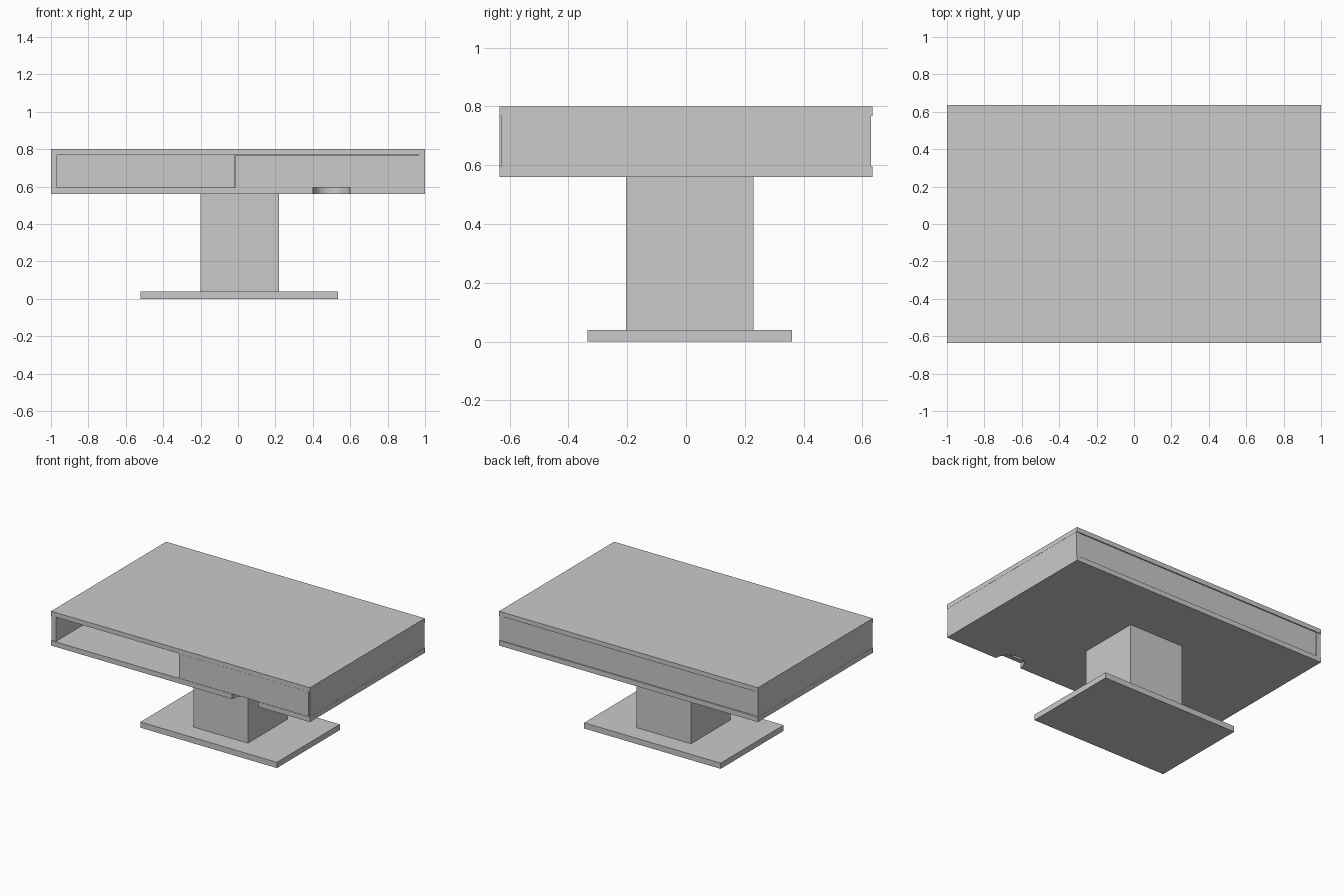
import bpy, bmesh, math

if "Cube" in bpy.data.objects:
    bpy.data.objects.remove(bpy.data.objects["Cube"])

# One plain colour for the whole table
grey = bpy.data.materials.new("plain grey")
grey.diffuse_color = (0.59, 0.59, 0.59, 1)
grey.use_nodes = True
grey.node_tree.nodes["Principled BSDF"].inputs["Base Color"].default_value = grey.diffuse_color


def slab(name, outline, z0, z1):
    """Extrude an outline in x, y between two heights."""
    bm = bmesh.new()
    face = bm.faces.new([bm.verts.new((x, y, z0)) for x, y in outline])
    ext = bmesh.ops.extrude_face_region(bm, geom=[face])
    top = [g for g in ext["geom"] if isinstance(g, bmesh.types.BMVert)]
    bmesh.ops.translate(bm, verts=top, vec=(0, 0, z1 - z0))
    bmesh.ops.recalc_face_normals(bm, faces=bm.faces)
    mesh = bpy.data.meshes.new(name)
    bm.to_mesh(mesh)
    bm.free()
    mesh.materials.append(grey)
    obj = bpy.data.objects.new(name, mesh)
    bpy.context.collection.objects.link(obj)
    return obj


def box(name, x0, x1, y0, y1, z0, z1):
    return slab(name, [(x0, y0), (x1, y0), (x1, y1), (x0, y1)], z0, z1)


LOW, HIGH = 0.595, 0.768   # inside heights of the case
D = 0.635                  # half depth

# Pedestal and foot
box("foot_plate", -0.52, 0.535, -0.335, 0.36, 0, 0.04)
box("pedestal", -0.20, 0.22, -0.205, 0.23, 0.04, 0.56)

# Table top
box("table_top", -1, 1, -D, D, HIGH, 0.80)

# Case floor with a half-round finger notch under the drawer
notch = [(0.5 - 0.1 * math.cos(a), -D + 0.1 * math.sin(a))
         for a in (math.pi * i / 20 for i in range(21))]
slab("case_floor", [(-1, -D)] + notch + [(1, -D), (1, D), (-1, D)], 0.56, LOW)

# Side panels, back panel and centre divider
for side, s in (("left", -1), ("right", 1)):
    x0, x1 = sorted((s * 0.967, s * 0.999))
    box(side + "_panel", x0, x1, -0.63, 0.63, LOW, HIGH)
box("back_panel", -0.967, 0.967, 0.60, 0.627, LOW, HIGH)
box("divider", -0.02, -0.008, -0.625, 0.60, LOW, HIGH)

# Drawer front on the right; the left bay is open
box("drawer_front", -0.014, 0.99, -0.634, -0.60, LOW + 0.001, HIGH - 0.001)
